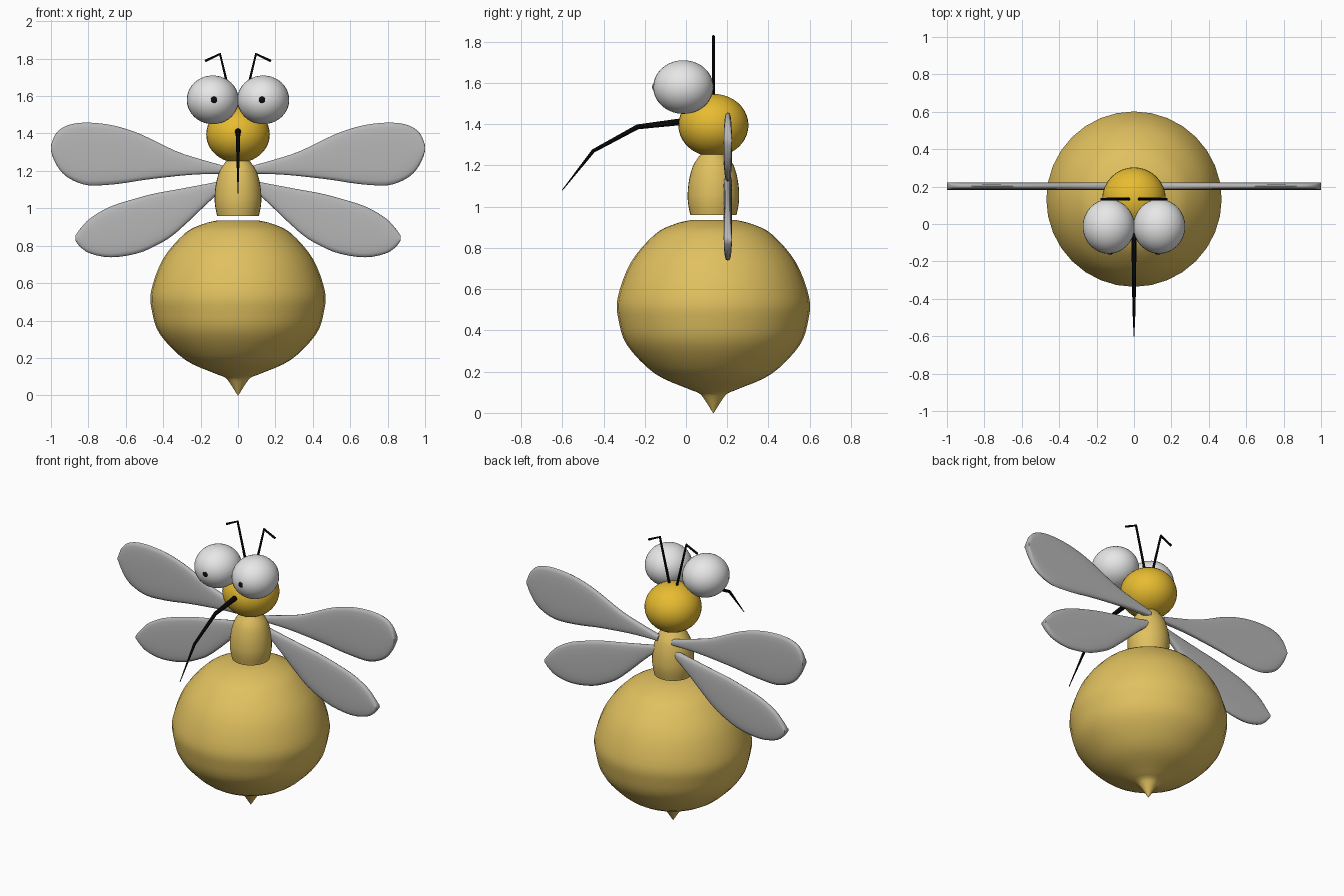
import bpy, bmesh, math
from mathutils import Vector

if "Cube" in bpy.data.objects:
    bpy.data.objects.remove(bpy.data.objects["Cube"])

AXIS_Y = 0.133  # the body's vertical axis


def material(name, rgb):
    m = bpy.data.materials.new(name)
    m.diffuse_color = (*rgb, 1)
    m.use_nodes = True
    m.node_tree.nodes["Principled BSDF"].inputs["Base Color"].default_value = m.diffuse_color
    return m


amber = material("amber", (0.75, 0.53, 0.115))
yellow = material("bright yellow", (0.80, 0.50, 0.03))
white = material("eye white", (0.80, 0.80, 0.80))
grey = material("wing grey", (0.47, 0.47, 0.47))
black = material("black", (0.004, 0.004, 0.004))


def finish(bm, name, mat, angle=50):
    bmesh.ops.recalc_face_normals(bm, faces=bm.faces)
    me = bpy.data.meshes.new(name)
    bm.to_mesh(me)
    bm.free()
    ob = bpy.data.objects.new(name, me)
    bpy.context.collection.objects.link(ob)
    me.materials.append(mat)
    bpy.ops.object.select_all(action='DESELECT')
    ob.select_set(True)
    bpy.context.view_layer.objects.active = ob
    bpy.ops.object.shade_smooth_by_angle(angle=math.radians(angle))
    return ob


def loft(name, rings, mat, angle=50):
    """Skin a list of equal-length point rings and cap both ends."""
    bm = bmesh.new()
    vs = [[bm.verts.new(p) for p in r] for r in rings]
    n = len(vs[0])
    for a, b in zip(vs, vs[1:]):
        for i in range(n):
            j = (i + 1) % n
            bm.faces.new((a[i], a[j], b[j], b[i]))
    bm.faces.new(vs[0])
    bm.faces.new(vs[-1])
    return finish(bm, name, mat, angle)


def smooth_rows(rows, steps=4):
    """Catmull-Rom resampling of rows of numbers."""
    out = []
    for i in range(len(rows) - 1):
        p0, p3 = rows[max(i - 1, 0)], rows[min(i + 2, len(rows) - 1)]
        p1, p2 = rows[i], rows[i + 1]
        for s in range(steps):
            t = s / steps
            out.append(tuple(
                0.5 * (2 * b + (c - a) * t + (2 * a - 5 * b + 4 * c - d) * t * t
                       + (3 * b - a - 3 * c + d) * t ** 3)
                for a, b, c, d in zip(p0, p1, p2, p3)))
    return out + [rows[-1]]


def lathe(name, profile, mat, sides=32):
    rings = [[(r * math.cos(2 * math.pi * i / sides),
               AXIS_Y + r * math.sin(2 * math.pi * i / sides), z)
              for i in range(sides)] for r, z in smooth_rows(profile)]
    return loft(name, rings, mat)


def ellipsoid(name, centre, radii, mat, u=32, v=20):
    bm = bmesh.new()
    bmesh.ops.create_uvsphere(bm, u_segments=u, v_segments=v, radius=1)
    for vert in bm.verts:
        vert.co = Vector(centre) + Vector(a * b for a, b in zip(vert.co, radii))
    return finish(bm, name, mat)


def tube(name, points, radii, mat, sides=10):
    """Jointed rod whose rings are mitred at the bends."""
    pts = [Vector(p) for p in points]
    rings = []
    for i, p in enumerate(pts):
        a = (p - pts[i - 1]).normalized() if i else Vector()
        b = (pts[i + 1] - p).normalized() if i < len(pts) - 1 else Vector()
        q = (a + b).to_track_quat('Z', 'X')
        rings.append([p + q @ Vector((radii[i] * math.cos(2 * math.pi * k / sides),
                                      radii[i] * math.sin(2 * math.pi * k / sides), 0))
                      for k in range(sides)])
    return loft(name, rings, mat, 25)


def wing(name, stations, side):
    """Flat rounded blade from (x, top z, bottom z) stations."""
    rings, sides, thick = [], 20, 0.02
    for x, top, low in smooth_rows(stations, 3):
        ring = []
        for k in range(sides):
            a = 2 * math.pi * k / sides
            c, s = math.cos(a), math.sin(a)
            half = (top - low) / 2
            ring.append((side * x,
                         0.203 + thick * math.copysign(abs(s) ** 0.6, s),
                         (top + low) / 2 + half * math.copysign(abs(c) ** 0.8, c)))
        rings.append(ring)
    return loft(name, rings, grey, 60)


# Abdomen with its stinger tip
lathe("abdomen", [(0.002, 0.0), (0.05, 0.075), (0.075, 0.098), (0.123, 0.117),
                  (0.283, 0.19), (0.417, 0.326), (0.46, 0.45), (0.464, 0.56),
                  (0.40, 0.73), (0.285, 0.865), (0.19, 0.915), (0.11, 0.935)], amber)
# Thorax
lathe("thorax", [(0.112, 0.96), (0.122, 1.01), (0.125, 1.06), (0.118, 1.13),
                 (0.098, 1.20), (0.062, 1.255)], amber)
# Head
ellipsoid("head", (0, AXIS_Y, 1.395), (0.17, 0.17, 0.152), yellow)

# Needle mouth
tube("mouth_needle", [(0, 0.02, 1.415), (0, -0.04, 1.41), (0, -0.235, 1.387),
                      (0, -0.45, 1.27), (0, -0.60, 1.08)],
     [0.017, 0.016, 0.012, 0.009, 0.002], black)

upper = [(0.05, 1.22, 1.185), (0.2, 1.262, 1.182), (0.33, 1.305, 1.172),
         (0.5, 1.387, 1.152), (0.6, 1.425, 1.136), (0.7, 1.449, 1.125),
         (0.8, 1.458, 1.123), (0.88, 1.452, 1.148), (0.94, 1.43, 1.19),
         (0.98, 1.39, 1.25), (1.0, 1.335, 1.305)]
lower = [(0.05, 1.155, 1.115), (0.123, 1.139, 1.064), (0.33, 1.10, 0.87),
         (0.44, 1.08, 0.80), (0.545, 1.053, 0.757), (0.68, 1.01, 0.738),
         (0.786, 0.95, 0.757), (0.84, 0.895, 0.79), (0.87, 0.853, 0.828)]

# Mirrored parts
for side, label in ((-1, "left"), (1, "right")):
    ellipsoid(label + "_eye", (side * 0.135, -0.013, 1.58), (0.139, 0.146, 0.13), white)
    ellipsoid(label + "_pupil", (side * 0.129, -0.15, 1.58), (0.02, 0.014, 0.02), black, 16, 10)
    tube(label + "_antenna", [(side * 0.025, AXIS_Y, 1.53), (side * 0.096, AXIS_Y, 1.825),
                              (side * 0.176, AXIS_Y, 1.787)], [0.008, 0.008, 0.007], black, 8)
    wing(label + "_upper_wing", upper, side)
    wing(label + "_lower_wing", lower, side)
